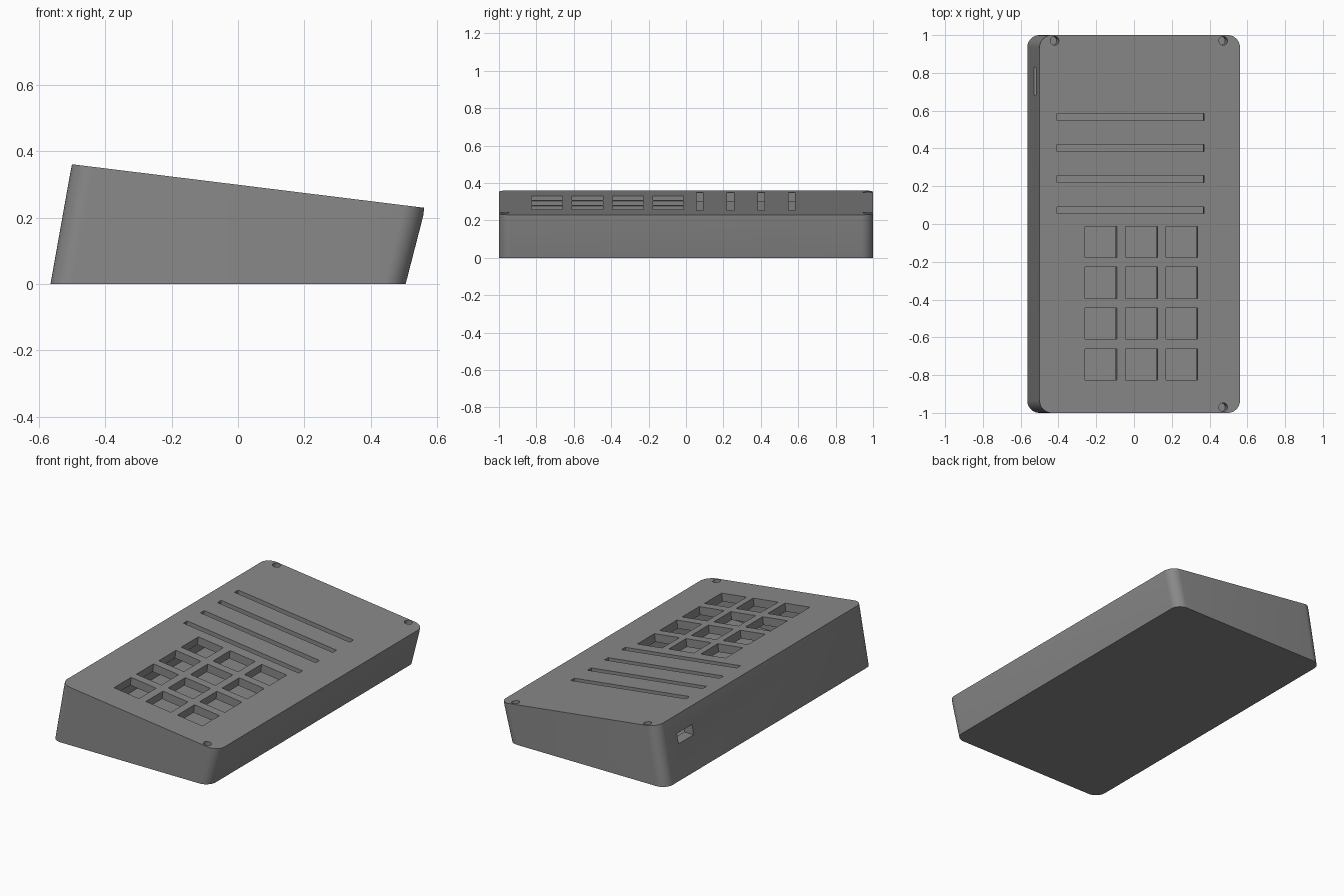
import bpy, bmesh, math
from mathutils import Matrix, Vector

if "Cube" in bpy.data.objects:
    bpy.data.objects.remove(bpy.data.objects["Cube"])

SLOPE = 0.1236
TILT = math.atan(SLOPE)

grey = bpy.data.materials.new("mid grey")
grey.diffuse_color = (0.25, 0.25, 0.25, 1)
grey.use_nodes = True
grey.node_tree.nodes["Principled BSDF"].inputs["Base Color"].default_value = grey.diffuse_color


def top_z(x):
    return 0.361 - SLOPE * (x + 0.5)


def rounded_rect(x0, x1, y1, r, steps=10):
    pts = []
    corners = [(x1 - r, y1 - r), (x0 + r, y1 - r), (x0 + r, r - y1), (x1 - r, r - y1)]
    for i, (cx, cy) in enumerate(corners):
        for s in range(steps + 1):
            a = math.radians(90 * (i + s / steps))
            pts.append((cx + r * math.cos(a), cy + r * math.sin(a)))
    return pts


def finish(bm, name):
    bmesh.ops.recalc_face_normals(bm, faces=bm.faces)
    mesh = bpy.data.meshes.new(name)
    bm.to_mesh(mesh)
    bm.free()
    mesh.materials.append(grey)
    ob = bpy.data.objects.new(name, mesh)
    bpy.context.collection.objects.link(ob)
    return ob


def loft(name, rings):
    """Bridge rings of (x0, x1, half depth, radius, height function)."""
    bm = bmesh.new()
    loops = [[bm.verts.new((x, y, h(x))) for x, y in rounded_rect(x0, x1, y1, r)]
             for x0, x1, y1, r, h in rings]
    for a, b in zip(loops, loops[1:]):
        for i in range(len(a)):
            j = (i + 1) % len(a)
            bm.faces.new((a[i], a[j], b[j], b[i]))
    bm.faces.new(loops[0])
    bm.faces.new(loops[-1])
    return finish(bm, name)


def on_top(x, y):
    """Frame lying on the sloping top."""
    return Matrix.Translation((x, y, top_z(x))) @ Matrix.Rotation(TILT, 4, 'Y')


def add_box(bm, frame, size):
    bmesh.ops.create_cube(bm, size=1, matrix=frame @ Matrix.Diagonal((*size, 1)))


def cut(target, cutter):
    mod = target.modifiers.new(cutter.name, 'BOOLEAN')
    mod.operation = 'DIFFERENCE'
    mod.solver = 'EXACT'
    mod.object = cutter
    bpy.context.view_layer.objects.active = target
    bpy.ops.object.modifier_apply(modifier=mod.name)
    bpy.data.objects.remove(cutter)


# Wedge shell with leaning sides and an upright lid rim
case = loft("case", [
    (-0.565, 0.505, 1.0, 0.065, lambda x: 0.0),
    (-0.505, 0.558, 1.0, 0.065, lambda x: top_z(x) - 0.025),
    (-0.500, 0.561, 1.0, 0.065, top_z)])

# Hollow inside
cut(case, loft("cavity", [
    (-0.495, 0.440, 0.94, 0.03, lambda x: 0.05),
    (-0.445, 0.490, 0.94, 0.03, lambda x: top_z(x) - 0.05)]))

# Key windows and vent slots
bm = bmesh.new()
for x in (-0.175, 0.04, 0.253):
    for y in (-0.095, -0.311, -0.527, -0.743):
        add_box(bm, on_top(x, y), (0.17, 0.165, 0.14))
for y in (0.073, 0.238, 0.402, 0.566):
    add_box(bm, on_top(-0.018, y), (0.785, 0.036, 0.14))
# Port in the tall side
add_box(bm, Matrix.Translation((-0.5, 0.755, 0.23)), (0.2, 0.145, 0.06))
cut(case, finish(bm, "openings"))

# Screw holes in three corners
bm = bmesh.new()
for x, y in ((-0.42, 0.97), (0.472, 0.97), (0.472, -0.97)):
    bmesh.ops.create_cone(bm, cap_ends=True, segments=24, radius1=0.023, radius2=0.023,
                          depth=0.2, matrix=on_top(x, y))
cut(case, finish(bm, "screw_holes"))

bpy.ops.object.select_all(action='DESELECT')
case.select_set(True)
bpy.context.view_layer.objects.active = case
bpy.ops.object.shade_smooth_by_angle(angle=math.radians(30))
